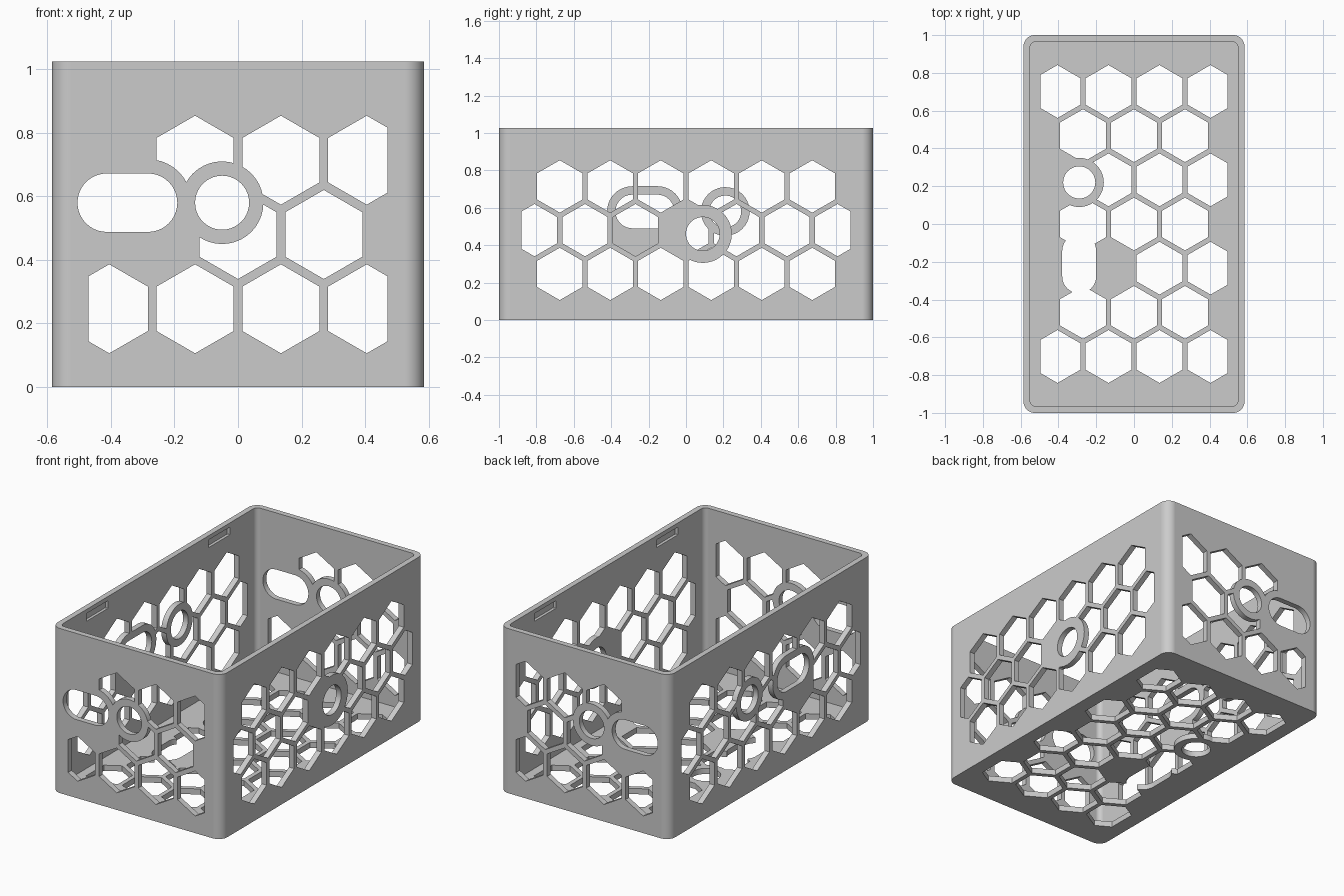
import bpy
import bmesh
from math import sin, cos, pi, sqrt

if "Cube" in bpy.data.objects:
    bpy.data.objects.remove(bpy.data.objects["Cube"])

HALF_X, HALF_Y, HEIGHT, WALL = 0.585, 1.0, 1.025, 0.035
PITCH, HEX_R = 0.27, 0.14
ROW = PITCH * sqrt(3) / 2
HEX_HALF = HEX_R * sqrt(3) / 2
MID_Z = 0.48
BORDER = 0.045

# Axis along which a flat outline is extruded
AXES = {
    "x": lambda u, v, d: (d, u, v),
    "y": lambda u, v, d: (u, d, v),
    "z": lambda u, v, d: (u, v, d),
}


def prisms(name, outlines, axis, d0, d1):
    """One object made of straight prisms over the given outlines."""
    bm = bmesh.new()
    place = AXES[axis]
    for pts in outlines:
        low = [bm.verts.new(place(u, v, d0)) for u, v in pts]
        high = [bm.verts.new(place(u, v, d1)) for u, v in pts]
        bm.faces.new(low)
        bm.faces.new(high)
        for i in range(len(pts)):
            j = (i + 1) % len(pts)
            bm.faces.new((low[i], low[j], high[j], high[i]))
    bmesh.ops.recalc_face_normals(bm, faces=bm.faces)
    mesh = bpy.data.meshes.new(name)
    bm.to_mesh(mesh)
    bm.free()
    obj = bpy.data.objects.new(name, mesh)
    bpy.context.collection.objects.link(obj)
    return obj


def subtract(target, cutter):
    """Cut one object from another and discard the cutter."""
    mod = target.modifiers.new("cut", "BOOLEAN")
    mod.operation = "DIFFERENCE"
    mod.solver = "EXACT"
    mod.object = cutter
    cutter.hide_render = True
    bpy.context.view_layer.objects.active = target
    bpy.ops.object.modifier_apply(modifier=mod.name)
    bpy.data.objects.remove(cutter)


def rounded(cu, cv, hu, hv, r, n=10):
    """Rounded rectangle; also gives circles and long slots."""
    pts = []
    for k, (su, sv) in enumerate(((1, 1), (-1, 1), (-1, -1), (1, -1))):
        for i in range(n + 1):
            a = (k + i / n) * pi / 2
            p = (cu + su * (hu - r) + r * cos(a), cv + sv * (hv - r) + r * sin(a))
            if not pts or abs(p[0] - pts[-1][0]) + abs(p[1] - pts[-1][1]) > 1e-5:
                pts.append(p)
    if abs(pts[0][0] - pts[-1][0]) + abs(pts[0][1] - pts[-1][1]) < 1e-5:
        pts.pop()
    return pts


def hexagon(cu, cv, limit):
    """Pointed-top hexagon, trimmed at the panel margin."""
    right = min(HEX_HALF, limit - cu)
    left = min(HEX_HALF, limit + cu)
    vr, vl = HEX_R - right / sqrt(3), HEX_R - left / sqrt(3)
    return [(cu, cv + HEX_R), (cu - left, cv + vl), (cu - left, cv - vl),
            (cu, cv - HEX_R), (cu + right, cv - vr), (cu + right, cv + vr)]


def honeycomb(rows, mid, limit, shifted, skip):
    """Hexagon rows; rows with the parity 'shifted' sit half a pitch over."""
    cells = []
    for r in rows:
        offset = 0.5 if r % 2 == shifted else 0
        for c in range(-4, 5):
            u = (c + offset) * PITCH
            if abs(u) < limit - 0.03 and (r, c) not in skip:
                cells.append(hexagon(u, mid + r * ROW, limit))
    return cells


def perforate(body, axis, d0, d1, cells, holes, pads):
    """Cut the honeycomb, keeping solid rims, then cut the round holes."""
    comb = prisms("honeycomb_cutter", cells, axis, d0, d1)
    for cu, cv, hu, hv, border in pads:
        r = min(hu, hv) + border
        rim = rounded(cu, cv, hu + border, hv + border, r)
        subtract(comb, prisms("rim_keeper", [rim], axis, d0 - 0.1, d1 + 0.1))
    subtract(body, comb)
    for cu, cv, hu, hv, border in holes:
        shape = rounded(cu, cv, hu, hv, min(hu, hv))
        subtract(body, prisms("hole_cutter", [shape], axis, d0 - 0.01, d1 + 0.01))


# Open box with rounded upright corners
basket = prisms("basket", [rounded(0, 0, HALF_X, HALF_Y, 0.06)], "z", 0, HEIGHT)
inside = rounded(0, 0, HALF_X - WALL, HALF_Y - WALL, 0.03)
subtract(basket, prisms("inside_cutter", [inside], "z", WALL, HEIGHT + 0.2))

# Front and back walls share one pattern
slot = (-0.348, 0.58, 0.157, 0.092, BORDER)
ring = (-0.05, 0.58, 0.085, 0.085, BORDER)
cells = honeycomb((-1, 0, 1), MID_Z, 0.47, 1, {(1, -2), (0, -1)})
perforate(basket, "y", -1.1, 1.1, cells, (slot, ring), (slot, ring))

# Wall on the +x side: one ring with a wide rim
ring = (0.09, 0.46, 0.09, 0.09, 0.065)
cells = honeycomb((-1, 0, 1), MID_Z, 0.88, 1, {(0, 0)})
perforate(basket, "x", 0.5, 0.65, cells, (ring,), (ring,))

# Wall on the -x side: ring and slot
slot = (-0.22, 0.58, 0.157, 0.09, BORDER)
ring = (0.21, 0.58, 0.085, 0.085, BORDER)
cells = honeycomb((-1, 0, 1), MID_Z, 0.88, 1, {(0, -1)})
perforate(basket, "x", -0.65, -0.5, cells, (slot, ring), (slot, ring))

# Floor: ring with rim, slot opening into its neighbours
slot = (-0.29, -0.21, 0.09, 0.157, 0)
ring = (-0.29, 0.22, 0.085, 0.085, BORDER)
cells = honeycomb(range(-3, 4), 0, 0.495, 1, {(1, -2), (-1, -2), (-1, -1)})
perforate(basket, "z", -0.05, 0.07, cells, (slot, ring), (ring,))

# Shallow pockets inside the long walls near the rim
for side in (-1, 1):
    for y in (-0.6, 0.6):
        pocket = rounded(y, 0.975, 0.105, 0.024, 0.002, 1)
        ends = sorted((side * 0.53, side * 0.568))
        subtract(basket, prisms("pocket_cutter", [pocket], "x", *ends))

# Single grey plastic
grey = bpy.data.materials.new("grey_plastic")
grey.use_nodes = True
colour = (0.6, 0.6, 0.6, 1)
grey.diffuse_color = colour
grey.node_tree.nodes["Principled BSDF"].inputs["Base Color"].default_value = colour
basket.data.materials.clear()
basket.data.materials.append(grey)
for poly in basket.data.polygons:
    poly.material_index = 0

# Smooth corners, crisp edges
bpy.ops.object.select_all(action="DESELECT")
basket.select_set(True)
bpy.context.view_layer.objects.active = basket
bpy.ops.object.shade_smooth_by_angle(angle=pi / 6)
weighted = basket.modifiers.new("weighted_normals", "WEIGHTED_NORMAL")
weighted.keep_sharp = True
